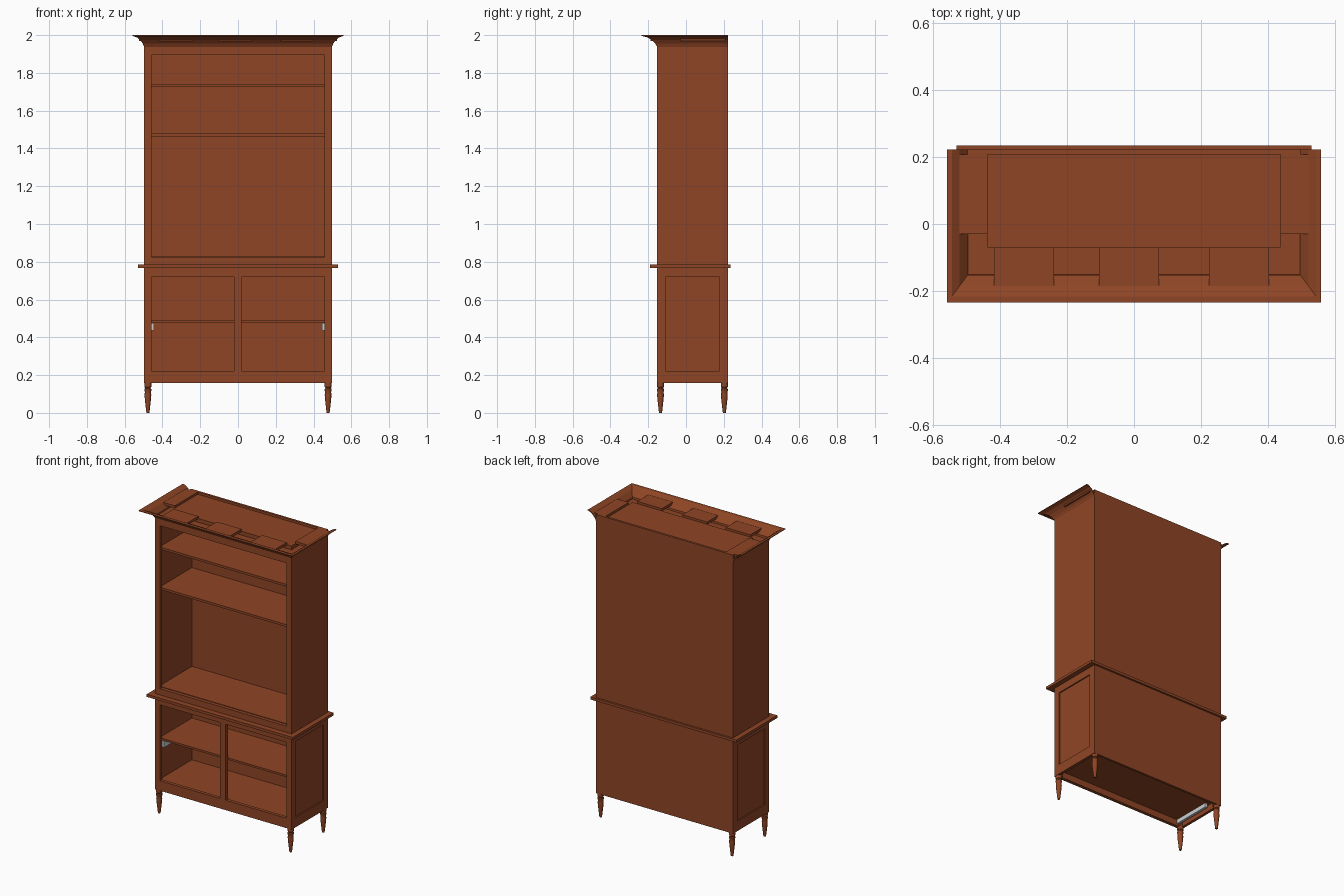
import bpy, bmesh, math

if "Cube" in bpy.data.objects:
    bpy.data.objects.remove(bpy.data.objects["Cube"])

def material(name, col):
    m = bpy.data.materials.new(name)
    m.diffuse_color = (*col, 1)
    m.use_nodes = True
    m.node_tree.nodes["Principled BSDF"].inputs["Base Color"].default_value = m.diffuse_color
    return m

WOOD = material("cherry wood", (0.275, 0.060, 0.018))
STEEL = material("light steel", (0.60, 0.62, 0.64))

def finish(name, bm, mat):
    bmesh.ops.recalc_face_normals(bm, faces=bm.faces)
    me = bpy.data.meshes.new(name)
    bm.to_mesh(me)
    bm.free()
    me.materials.append(mat)
    ob = bpy.data.objects.new(name, me)
    bpy.context.collection.objects.link(ob)
    return ob

def box(name, x0, x1, y0, y1, z0, z1, mat=WOOD):
    bm = bmesh.new()
    bmesh.ops.create_cube(bm, size=1)
    for v in bm.verts:
        v.co = ((x0 + x1) / 2 + v.co.x * (x1 - x0),
                (y0 + y1) / 2 + v.co.y * (y1 - y0),
                (z0 + z1) / 2 + v.co.z * (z1 - z0))
    return finish(name, bm, mat)

W, F, B = 0.497, -0.153, 0.222      # half width, front, back
FR = F + 0.022                      # back of the face frame
BI = B - 0.015                      # inside of the back panel
LOW, MID0, MID1, TOP = 0.157, 0.768, 0.785, 1.945

# back panel and middle ledge
box("back_panel", -W, W, BI, B, LOW, 1.985)
box("middle_ledge", -0.53, 0.53, -0.19, 0.235, MID0, MID1)

# sides: flat above, frame and recessed panel below
for s, n in ((-1, "left"), (1, "right")):
    def side(name, y0, y1, z0, z1, d0=0.0, d1=0.018):
        a, b = sorted((s * (W - d0), s * (W - d1)))
        box(n + "_" + name, a, b, y0, y1, z0, z1)
    side("upper_side", FR, BI, MID1, TOP)
    side("lower_side_front_stile", FR, F + 0.045, LOW, MID0)
    side("lower_side_back_stile", B - 0.045, BI, LOW, MID0)
    side("lower_side_bottom_rail", F + 0.045, B - 0.045, LOW, 0.222)
    side("lower_side_top_rail", F + 0.045, B - 0.045, 0.72, MID0)
    side("lower_side_panel", F + 0.045, B - 0.045, 0.222, 0.72, 0.008, 0.018)
    # front stiles
    a, b = sorted((s * W, s * 0.459))
    box(n + "_upper_stile", a, b, F, FR, MID1, TOP)
    box(n + "_lower_stile", a, b, F, FR, LOW, MID0)
    # metal hinge plates
    a, b = sorted((s * 0.479, s * 0.444))
    box(n + "_hinge", a, b, FR, -0.06, 0.435, 0.477, STEEL)

# front rails
X = 0.459
box("top_rail", -X, X, F, FR, 1.895, TOP)
box("upper_bottom_rail", -X, X, F, FR, MID1, 0.826)
box("lower_top_rail", -X, X, F, FR, 0.72, MID0)
box("lower_bottom_rail", -X, X, F, FR, LOW, 0.222)
box("centre_stile", -0.022, 0.018, F, FR, 0.222, 0.72)

# shelves and cabinet floors
S = W - 0.018
box("cabinet_top", -S, S, FR, BI, 1.925, TOP)
box("upper_floor", -S, S, FR, BI, 0.812, 0.83)
for name, z0, z1 in (("top_shelf", 1.727, 1.742), ("middle_shelf", 1.463, 1.478),
                     ("lower_shelf", 0.478, 0.491), ("bottom_floor", 0.197, 0.217)):
    box(name, -S, S, FR + 0.002, BI, z0, z1)
box("under_runner", -0.462, -0.445, -0.13, 0.135, 0.17, 0.197, STEEL)

# crown moulding: cove profile (outward fraction, height) swept round three sides
prof = [(0, 1.938), (0.12, 1.955), (0.33, 1.973), (0.62, 1.988), (1, 1.996), (1, 2.0),
        (0.77, 2.0), (0.4, 1.986), (0.0, 1.957), (-0.04, 1.938)]
DX, DY = 0.061, 0.082
bm = bmesh.new()
rings = []
for sx, front in ((-1, 0), (-1, 1), (1, 1), (1, 0)):
    rings.append([bm.verts.new((sx * (W + t * DX), F - t * DY if front else B, z))
                  for t, z in prof])
k = len(prof)
for r0, r1 in zip(rings, rings[1:]):
    for i in range(k):
        bm.faces.new((r0[i], r0[(i + 1) % k], r1[(i + 1) % k], r1[i]))
bm.faces.new(rings[0])
bm.faces.new(rings[-1])
finish("crown_moulding", bm, WOOD)

# top plate and glue blocks behind the crown
box("top_plate", -0.437, 0.437, -0.07, BI, TOP, 1.97)
for s, n in ((-1, "left"), (1, "right")):
    a, b = sorted((s * 0.437, s * 0.524))
    box(n + "_top_block", a, b, -0.03, BI, 1.968, 1.985)
for i, x in enumerate((-0.418, -0.104, 0.224)):
    box(f"front_top_block_{i + 1}", x, x + 0.179, -0.187, -0.07, 1.968, 1.985)

# turned legs
leg = [(0.019, 0.16), (0.019, 0.138), (0.015, 0.134), (0.015, 0.130), (0.019, 0.126),
       (0.019, 0.118), (0.016, 0.112), (0.018, 0.095), (0.016, 0.07), (0.012, 0.035),
       (0.008, 0.0)]
N = 20
for x, nx in ((-0.477, "left"), (0.477, "right")):
    for y, ny in ((-0.135, "front"), (0.203, "back")):
        bm = bmesh.new()
        rs = [[bm.verts.new((x + r * math.cos(2 * math.pi * j / N),
                             y + r * math.sin(2 * math.pi * j / N), z)) for j in range(N)]
              for r, z in leg]
        for r0, r1 in zip(rs, rs[1:]):
            for j in range(N):
                bm.faces.new((r0[j], r0[(j + 1) % N], r1[(j + 1) % N], r1[j]))
        bm.faces.new(rs[0])
        bm.faces.new(rs[-1])
        ob = finish(f"{ny}_{nx}_leg", bm, WOOD)
        bpy.context.view_layer.objects.active = ob
        bpy.ops.object.select_all(action='DESELECT')
        ob.select_set(True)
        bpy.ops.object.shade_smooth_by_angle(angle=math.radians(35))
        # square block joining the leg to the cabinet corner
        box(f"{ny}_{nx}_leg_block", x - 0.0185, x + 0.0185, y - 0.0175, y + 0.0175, LOW, 0.2)
